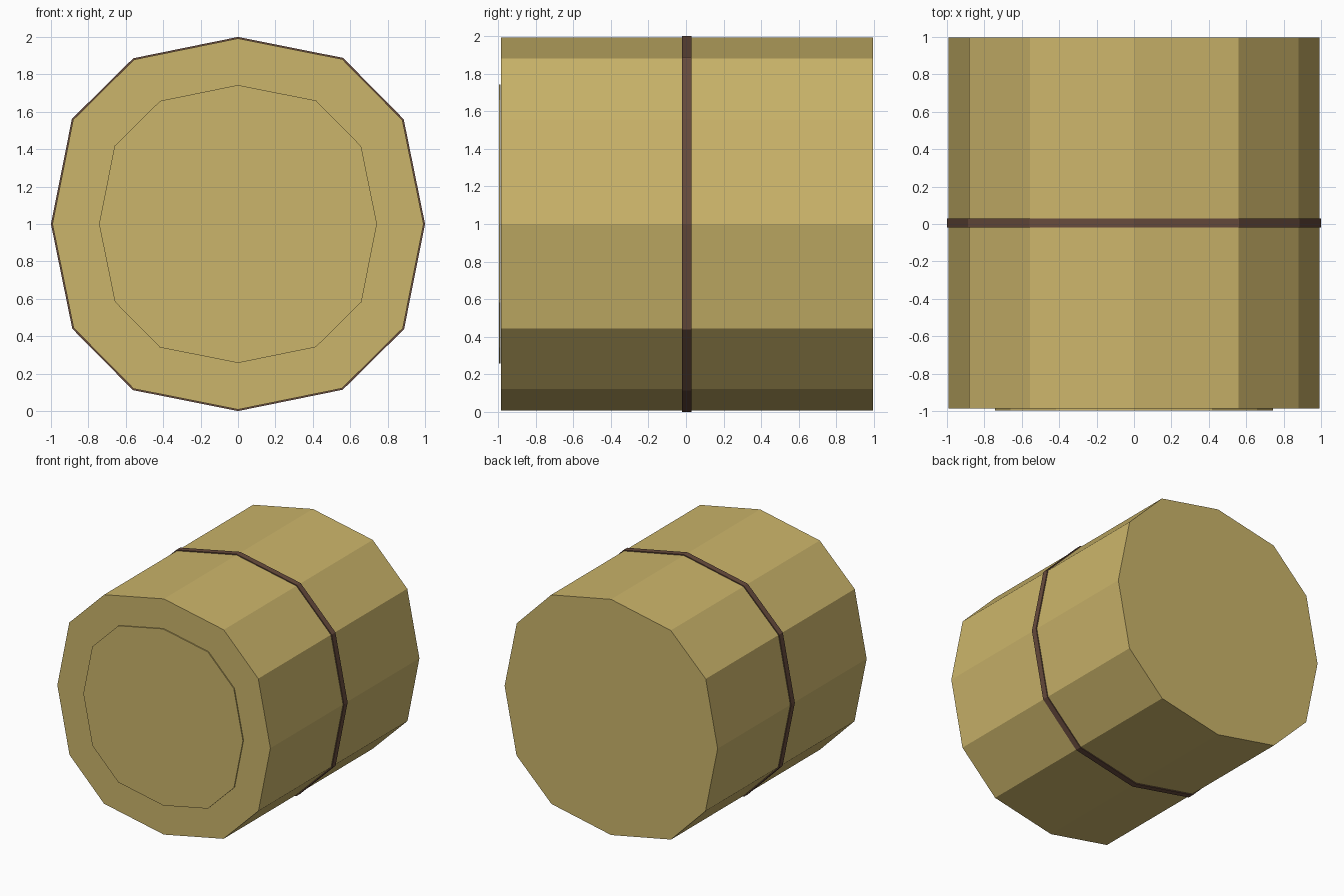
import bpy
import bmesh

if "Cube" in bpy.data.objects:
    bpy.data.objects.remove(bpy.data.objects["Cube"])


def material(name, color):
    m = bpy.data.materials.new(name)
    m.diffuse_color = (*color, 1.0)
    m.use_nodes = True
    m.node_tree.nodes["Principled BSDF"].inputs["Base Color"].default_value = m.diffuse_color
    return m


straw = material("straw", (0.60, 0.46, 0.145))
twine_brown = material("dark brown", (0.135, 0.07, 0.046))

# Twelve-sided, slightly squared round section, mirrored from one quarter
QUARTER = [(0.0, 1.0), (0.562, 0.888), (0.886, 0.56)]
SECTION = []
x_z = QUARTER
for turn in range(4):
    SECTION += x_z
    x_z = [(z, -x) for x, z in x_z]
# the quarter turn of this section maps its corners onto each other


def drum(name, scale, y0, y1, mat):
    bm = bmesh.new()
    front = [bm.verts.new((x * scale, y0, 1 + z * scale)) for x, z in SECTION]
    face = bm.faces.new(front)
    ext = bmesh.ops.extrude_face_region(bm, geom=[face])
    for v in ext["geom"]:
        if isinstance(v, bmesh.types.BMVert):
            v.co.y = y1
    bmesh.ops.recalc_face_normals(bm, faces=bm.faces[:])
    me = bpy.data.meshes.new(name)
    bm.to_mesh(me)
    bm.free()
    me.materials.append(mat)
    ob = bpy.data.objects.new(name, me)
    bpy.context.collection.objects.link(ob)
    return ob


# Main bale
drum("bale_body", 0.992, -0.986, 0.996, straw)
# Thin raised plate on the front end
drum("front_end_plate", 0.743, -0.996, -0.987, straw)


# Binding strap: open ring around the middle
def ring(name, outer, inner, y0, y1, mat):
    bm = bmesh.new()
    loops = [[bm.verts.new((x * s, y, 1 + z * s)) for x, z in SECTION]
             for s, y in ((outer, y0), (outer, y1), (inner, y1), (inner, y0))]
    n = len(SECTION)
    for k in range(4):
        a, b = loops[k], loops[(k + 1) % 4]
        for i in range(n):
            j = (i + 1) % n
            bm.faces.new((a[i], a[j], b[j], b[i]))
    bmesh.ops.recalc_face_normals(bm, faces=bm.faces[:])
    me = bpy.data.meshes.new(name)
    bm.to_mesh(me)
    bm.free()
    me.materials.append(mat)
    ob = bpy.data.objects.new(name, me)
    bpy.context.collection.objects.link(ob)


ring("binding_strap", 1.0, 0.98, -0.02, 0.03, twine_brown)
